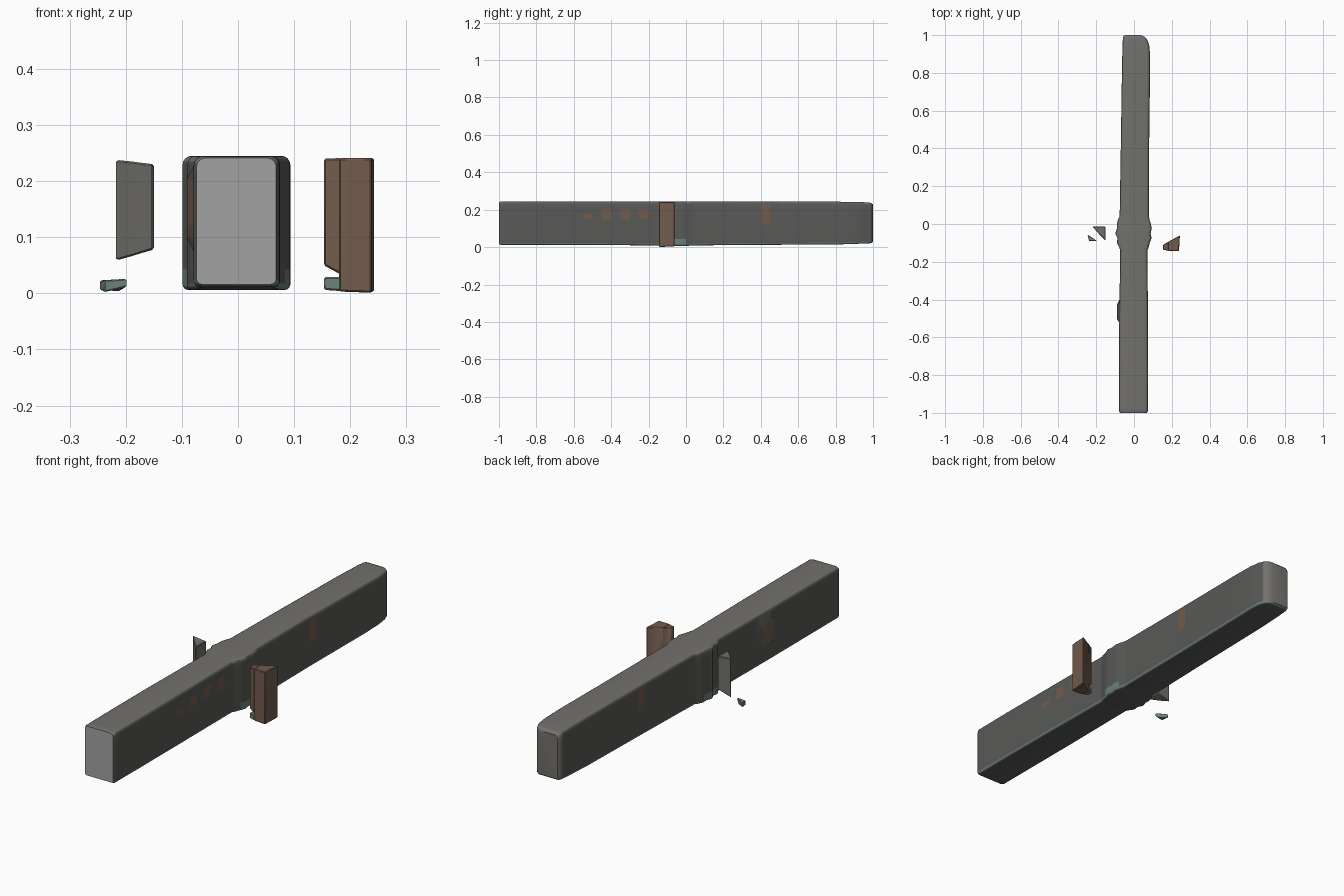
import bpy, bmesh, math

if "Cube" in bpy.data.objects:
    bpy.data.objects.remove(bpy.data.objects["Cube"])


def material(name, r, g, b):
    m = bpy.data.materials.new(name)
    m.diffuse_color = (r, g, b, 1)
    m.use_nodes = True
    m.node_tree.nodes["Principled BSDF"].inputs["Base Color"].default_value = m.diffuse_color
    return m


GREY = material("warm_grey", 0.17, 0.165, 0.15)
DARK = material("dark_side", 0.10, 0.10, 0.095)
PALE = material("pale_end", 0.36, 0.36, 0.36)
RUST = material("rust", 0.17, 0.105, 0.075)
TEAL = material("teal_sill", 0.15, 0.22, 0.20)

# Outline stations along the body: y, left x, right x, bottom z, top z
OUTLINE = [
    (-1.0, -.074, .068, .016, .241), (-.99, -.079, .074, .012, .244),
    (-.8, -.079, .075, .012, .245), (-.5, -.078, .074, .011, .245),
    (-.14, -.073, .071, .009, .245), (-.10, -.088, .086, .006, .245),
    (-.05, -.095, .092, .006, .245), (.0, -.091, .090, .006, .245),
    (.04, -.076, .080, .009, .245), (.4, -.070, .080, .012, .245),
    (.8, -.064, .085, .014, .243), (.90, -.062, .085, .017, .241),
    (.95, -.061, .080, .019, .240), (.98, -.059, .068, .020, .238),
    (.992, -.057, .056, .022, .235), (1.0, -.050, .035, .028, .228),
]


def station(y):
    for a, b in zip(OUTLINE, OUTLINE[1:]):
        if y <= b[0]:
            t = (y - a[0]) / (b[0] - a[0])
            return [a[i] + t * (b[i] - a[i]) for i in range(1, 5)]
    return OUTLINE[-1][1:]


def section(y):
    """Rounded rectangle with extra levels up the sides."""
    l, r, b, t = station(y)
    if -.13 < y < .03:      # slight ripple of the joint collar
        l += .004 * math.sin(y * 150)
        r += .004 * math.sin(y * 150)
    pts = []
    levels = [i / 8 for i in range(9)]
    rb, rt = .010, .016
    arc = [math.radians(a) for a in (22.5, 45, 67.5)]
    right = [(r, b + rb + k * (t - rt - b - rb)) for k in levels]
    left = [(l, z) for _, z in reversed(right)]
    if -.52 < y < -.42:     # small bump on the left flank
        left = [(x - (.013 if .09 < z < .21 else 0), z) for x, z in left]
    pts += right
    pts += [(r - rt + rt * math.cos(a), t - rt + rt * math.sin(a)) for a in arc]
    pts += [(r - rt, t), ((l + r) / 2, t), (l + rt, t)]
    pts += [(l + rt - rt * math.sin(a), t - rt + rt * math.cos(a)) for a in arc]
    pts += left
    pts += [(l + rb - rb * math.cos(a), b + rb - rb * math.sin(a)) for a in arc]
    pts += [(l + rb, b), ((l + r) / 2, b), (r - rb, b)]
    pts += [(r - rb + rb * math.sin(a), b + rb - rb * math.cos(a)) for a in arc]
    return [(x, y, z) for x, z in pts]


def face_slot(c, n):
    """Pick the paint of a body face from where it lies."""
    if n.y < -.9:
        return 2
    if c.z < .03:
        return 4 if abs(n.z) < .95 else 1
    if abs(n.x) > .8 and c.y < .97:
        if .40 < c.y < .46 and .12 < c.z < .22:
            return 3
        if c.x > 0 and -.57 < c.y < -.2 and .16 < c.z < .19 and int((c.y + 1) / .05) % 2:
            return 3
        if c.x < 0 and -.52 < c.y < -.42 and .09 < c.z < .21:
            return 3
        return 1
    return 0


def make_object(name, bm, mats, smooth=35):
    bmesh.ops.recalc_face_normals(bm, faces=bm.faces)
    me = bpy.data.meshes.new(name)
    bm.to_mesh(me)
    bm.free()
    for m in mats:
        me.materials.append(m)
    ob = bpy.data.objects.new(name, me)
    bpy.context.collection.objects.link(ob)
    bpy.ops.object.select_all(action='DESELECT')
    ob.select_set(True)
    bpy.context.view_layer.objects.active = ob
    bpy.ops.object.shade_smooth_by_angle(angle=math.radians(smooth))
    return ob


# Long body lofted from front to back
bm = bmesh.new()
ys = sorted({round(-1 + i * .025, 4) for i in range(81)} | {s[0] for s in OUTLINE})
rings = [[bm.verts.new(p) for p in section(y)] for y in ys]
for a, b in zip(rings, rings[1:]):
    for i in range(len(a)):
        j = (i + 1) % len(a)
        bm.faces.new((a[i], a[j], b[j], b[i]))
bm.faces.new(rings[0])
bm.faces.new(rings[-1])
bmesh.ops.recalc_face_normals(bm, faces=bm.faces)
for f in bm.faces:
    f.material_index = face_slot(f.calc_center_median(), f.normal)
make_object("long_body", bm, [GREY, DARK, PALE, RUST, TEAL])


def shard(name, plan, bottoms, tops, mat, bevel=.003):
    """Upright prism with its own bottom and top height at every corner."""
    bm = bmesh.new()
    lo = [bm.verts.new((x, y, z)) for (x, y), z in zip(plan, bottoms)]
    hi = [bm.verts.new((x, y, z)) for (x, y), z in zip(plan, tops)]
    bm.faces.new(lo)
    bm.faces.new(hi)
    for i in range(len(plan)):
        j = (i + 1) % len(plan)
        bm.faces.new((lo[i], lo[j], hi[j], hi[i]))
    bmesh.ops.recalc_face_normals(bm, faces=bm.faces)
    bmesh.ops.bevel(bm, geom=bm.edges[:], offset=bevel, segments=1, affect='EDGES')
    return make_object(name, bm, [mat])


# Right side post: tall outer part, inner part cut by a notch near the foot
shard("right_post_outer", [(.180, -.142), (.238, -.144), (.243, -.060), (.180, -.095)],
      [.003, .001, .003, .005], [.241, .241, .241, .241], RUST)
shard("right_post_inner", [(.153, -.136), (.184, -.142), (.184, -.093), (.153, -.110)],
      [.050, .033, .033, .050], [.240, .241, .241, .240], RUST)
shard("right_post_foot", [(.153, -.136), (.184, -.142), (.184, -.093), (.153, -.110)],
      [.006, .004, .004, .006], [.029, .029, .029, .029], TEAL)

# Left side post, broken off above the ground
shard("left_post", [(-.219, -.014), (-.190, -.048), (-.152, -.088), (-.150, -.014)],
      [.058, .066, .078, .078], [.238, .235, .230, .230], GREY)

# Loose chip under the left post
shard("left_chip", [(-.246, -.056), (-.238, -.090), (-.197, -.090), (-.212, -.078)],
      [.006, .002, .012, .002], [.023, .023, .026, .025], TEAL, .002)
